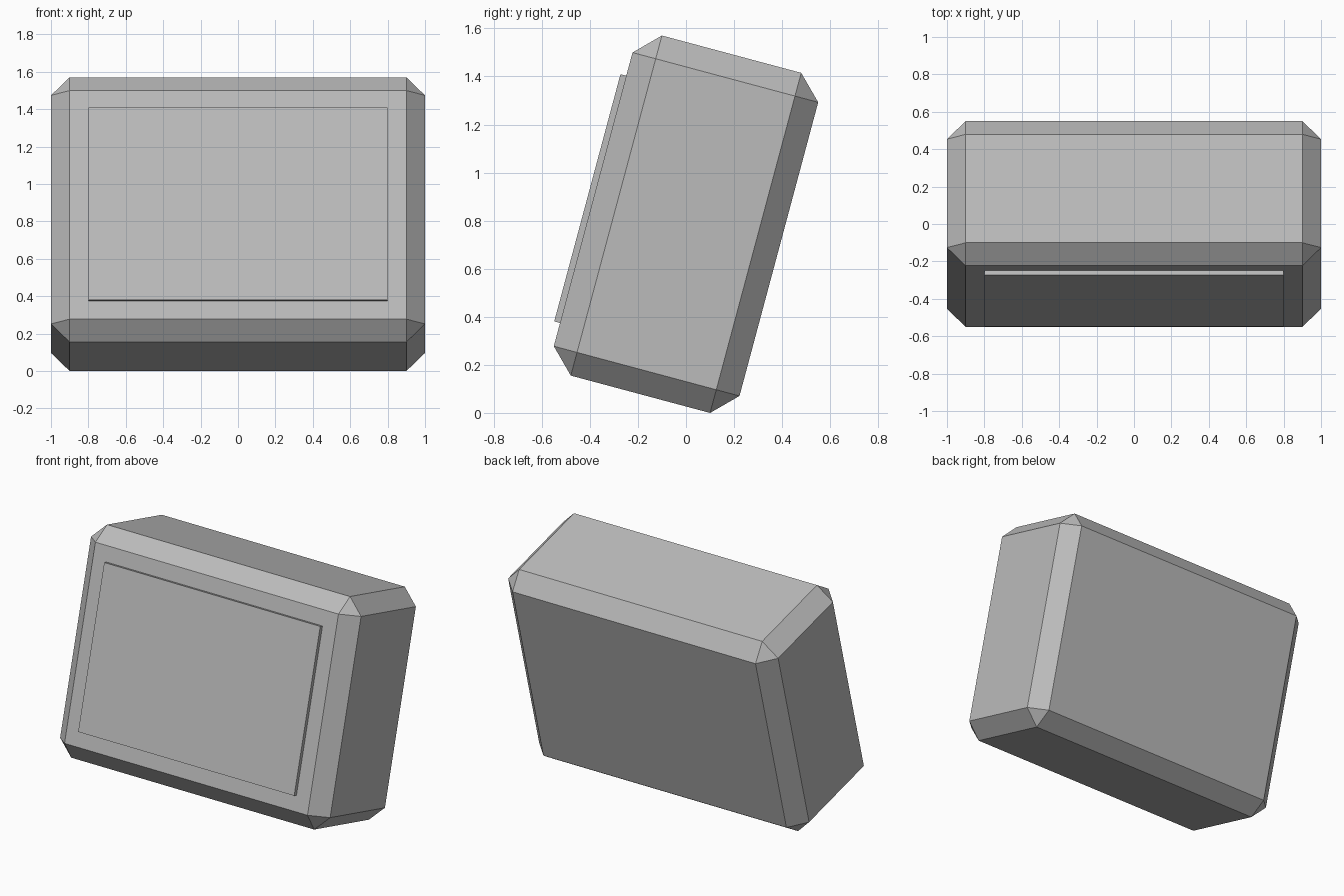
import bpy, bmesh, math
from mathutils import Matrix

if "Cube" in bpy.data.objects:
    bpy.data.objects.remove(bpy.data.objects["Cube"])

TILT = math.radians(-15)
W, D, H = 2.0, 0.8, 1.465          # casing size before tilting
BEVEL, BORDER, PLATE = 0.1, 0.2, 0.025

grey = bpy.data.materials.new("plain grey")
grey.diffuse_color = (0.5, 0.5, 0.5, 1)
grey.use_nodes = True
grey.node_tree.nodes["Principled BSDF"].inputs["Base Color"].default_value = grey.diffuse_color

# everything leans back about the casing centre
lean = Matrix.Translation((0, 0, 0.785)) @ Matrix.Rotation(TILT, 4, 'X')


def box(name, size, centre, bevel=0):
    """Box in casing space, optionally chamfered, then leaned back."""
    bm = bmesh.new()
    bmesh.ops.create_cube(bm, size=1)
    bmesh.ops.scale(bm, vec=size, verts=bm.verts)
    bmesh.ops.translate(bm, vec=centre, verts=bm.verts)
    if bevel:
        bmesh.ops.bevel(bm, geom=bm.edges[:], offset=bevel, segments=1,
                        affect='EDGES', offset_type='OFFSET')
    bm.transform(lean)
    mesh = bpy.data.meshes.new(name)
    bm.to_mesh(mesh)
    bm.free()
    mesh.materials.append(grey)
    ob = bpy.data.objects.new(name, mesh)
    bpy.context.collection.objects.link(ob)
    return ob


# chamfered casing
box("casing", (W, D, H), (0, 0, 0), BEVEL)

# thin screen panel standing proud of the front face
box("screen_panel", (W - 2 * BORDER, PLATE, H - 2 * BORDER),
    (0, -D / 2 - PLATE / 2, 0))
